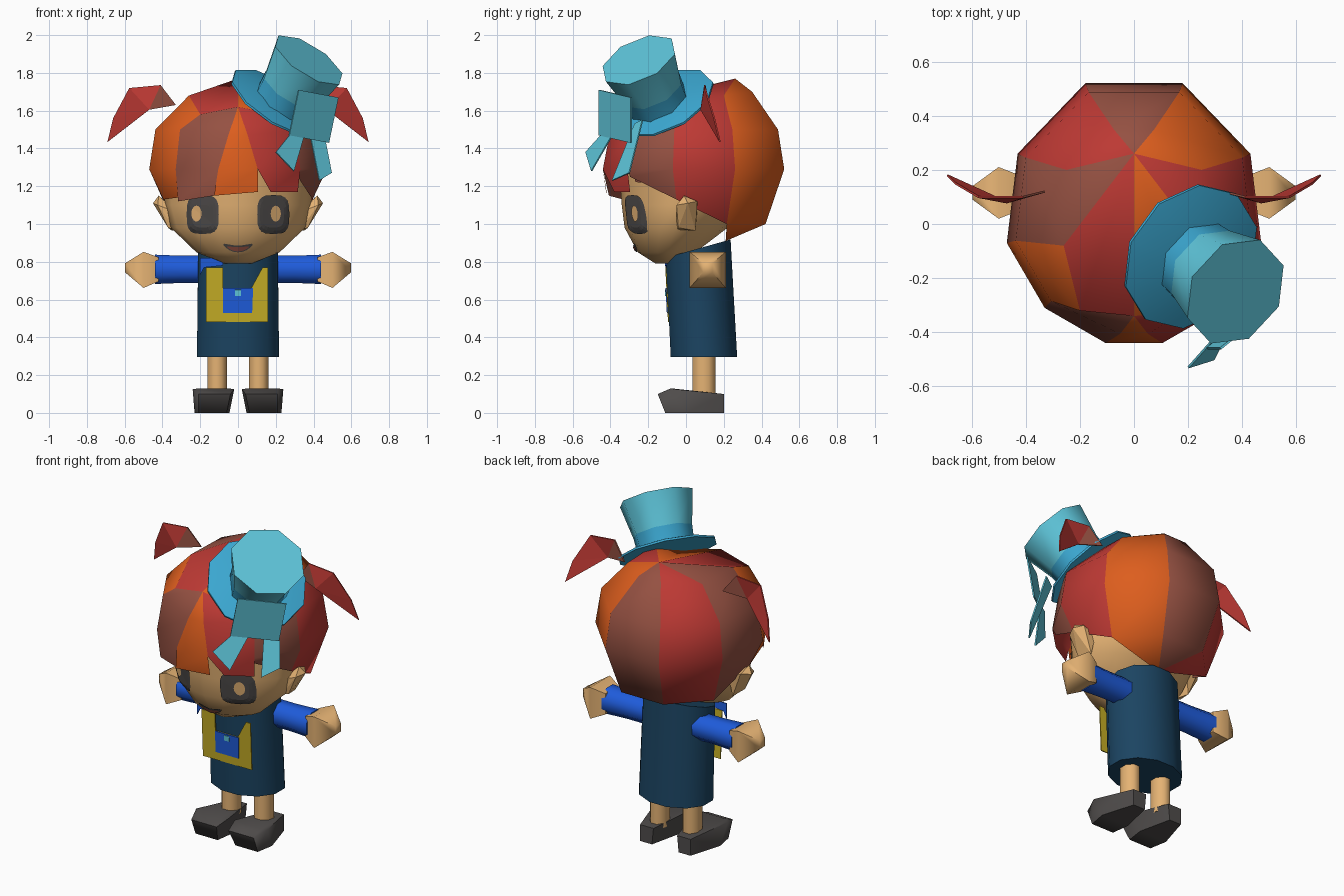
import bpy, bmesh, math
from mathutils import Vector
from mathutils.bvhtree import BVHTree

if "Cube" in bpy.data.objects:
    bpy.data.objects.remove(bpy.data.objects["Cube"])


def material(name, r, g, b):
    m = bpy.data.materials.new(name)
    m.diffuse_color = [(c / 255) ** 2.2 for c in (r, g, b)] + [1]
    m.use_nodes = True
    m.node_tree.nodes["Principled BSDF"].inputs["Base Color"].default_value = m.diffuse_color
    return m


RED = material("hair red", 188, 60, 55)
ORANGE = material("hair orange", 220, 94, 35)
BROWN = material("hair brown", 148, 82, 68)
SKIN = material("skin", 228, 177, 115)
YELLOW = material("mustard", 196, 172, 42)
CYAN = material("light cyan", 95, 197, 218)
TEAL = material("brim blue", 62, 167, 209)
NAVY = material("navy", 33, 70, 98)
BLUE = material("bright blue", 36, 92, 218)
CHARCOAL = material("charcoal", 80, 77, 76)


def build(name, verts, faces, mats, idx=None, smooth=0, solid=0, hull=False):
    bm = bmesh.new()
    vs = [bm.verts.new(v) for v in verts]
    if hull:
        bmesh.ops.convex_hull(bm, input=vs)
        loose = [v for v in bm.verts if not v.link_faces]
        bmesh.ops.delete(bm, geom=loose, context='VERTS')
    for i, f in enumerate(faces):
        face = bm.faces.new([vs[k] for k in f])
        face.material_index = idx[i] if idx else 0
    bmesh.ops.remove_doubles(bm, verts=bm.verts[:], dist=0.0005)
    bmesh.ops.recalc_face_normals(bm, faces=bm.faces[:])
    me = bpy.data.meshes.new(name)
    bm.to_mesh(me)
    bm.free()
    ob = bpy.data.objects.new(name, me)
    bpy.context.collection.objects.link(ob)
    for m in mats:
        me.materials.append(m)
    if solid:
        mod = ob.modifiers.new("thickness", 'SOLIDIFY')
        mod.thickness = solid
        mod.offset = 0
    if smooth:
        bpy.ops.object.select_all(action='DESELECT')
        ob.select_set(True)
        bpy.context.view_layer.objects.active = ob
        bpy.ops.object.shade_smooth_by_angle(angle=math.radians(smooth))
    return ob


def loft(name, rings, mats, ring_mat=None, smooth=0):
    n = len(rings[0])
    verts = [p for r in rings for p in r]
    faces, idx = [], []
    for k in range(len(rings) - 1):
        for i in range(n):
            j = (i + 1) % n
            faces.append((k * n + i, k * n + j, k * n + n + j, k * n + n + i))
            idx.append(ring_mat[k] if ring_mat else 0)
    faces += [tuple(range(n)), tuple(range(len(verts) - n, len(verts)))]
    idx += [idx[0], idx[-1]]
    build(name, verts, faces, mats, idx, smooth)
    return verts, faces


def power(v, p):
    return math.copysign(abs(v) ** p, v)


def ring(center, rx, ry, n, axis=(0, 0, 1), turn=0.5, p=1.0):
    """Polygon with n sides around an axis."""
    q = Vector((0, 0, 1)).rotation_difference(Vector(axis).normalized())
    return [Vector(center) + q @ Vector((rx * power(math.cos(a), p), ry * power(math.sin(a), p), 0))
            for a in ((i + turn) * math.tau / n for i in range(n))]


def plate(name, pts, mat, solid=0.006):
    build(name, pts, [tuple(range(len(pts)))], [mat], solid=solid)


# Dress, leaning back slightly towards the hem
dress = [ring((0, 0.095, 0.295), 0.225, 0.182, 12), ring((0, 0.065, 0.87), 0.218, 0.177, 12)]
for v in dress[1]:
    v.z += 0.28 * (v.y - 0.065)
loft("dress", dress, [NAVY], smooth=50)

# Apron bib, pocket, button and shoulder strap flush with the dress front
bib = [(-.17, .77), (-.17, .48), (.16, .48), (.16, .77), (.13, .77), (.07, .66), (-.08, .66), (-.08, .77)]


def on_front(pts, off):
    return [(x, -0.0835 - 0.049 * (z - 0.3) - off, z) for x, z in pts]


plate("apron", on_front(bib, 0), YELLOW)
plate("pocket", on_front([(-.08, .53), (.075, .53), (.08, .66), (-.08, .66)], 0.004), BLUE)
plate("button", on_front([(-.016, .62), (.016, .62), (.016, .652), (-.016, .652)], 0.008), CYAN)
plate("shoulder_strap", on_front([(-.2, .73), (-.18, .77), (-.08, .78), (-.08, .82), (-.2, .82)], 0), BLUE)

# Limbs, shoes and ears on both sides
for s, side in ((1, "right"), (-1, "left")):
    loft(side + "_leg", [ring((s * .11, .095, z), .055, .065, 8) for z in (.08, .36)], [SKIN], smooth=50)
    shoe = [(.09, .2, 0), (.17, .2, 0), (.08, .2, .1), (.17, .2, .1), (.045, .0, 0), (.23, .0, 0),
            (.02, -.06, .125), (.24, -.06, .125), (.04, -.15, .1), (.21, -.15, .1),
            (.06, -.11, 0), (.21, -.11, 0), (.05, -.08, .13), (.21, -.08, .13)]
    build(side + "_shoe", [(s * x, y, z) for x, y, z in shoe], [], [CHARCOAL], hull=True, smooth=70)
    sleeve = [ring((s * x, .11, .76), r, r, 8, (s, 0, 0)) for x, r in ((.16, .078), (.3, .078), (.44, .084))]
    loft(side + "_sleeve", sleeve, [BLUE], smooth=60)
    hand = [ring((s * x, .115, z), r, r, 4, (s, 0, 0))
            for x, z, r in ((.42, .76, .09), (.5, .757, .135), (.597, .768, .035))]
    loft(side + "_hand", hand, [SKIN], smooth=65)
    ear = [(.32, -.05, 1.06), (.33, -.05, .97), (.35, .05, .965), (.41, .06, 1.12), (.42, -.01, 1.15),
           (.45, .01, 1.11), (.33, .06, 1.08), (.425, -.05, 1.1), (.37, -.04, .98)]
    build(side + "_ear", [(s * x, y, z) for x, y, z in ear], [], [SKIN], hull=True)

# Head: (height, half width, front, back)
head = [(.79, .07, -.16, -.04), (.85, .22, -.255, .05), (.98, .355, -.325, .22),
        (1.1, .388, -.34, .3), (1.35, .40, -.36, .35)]
hv, hf = loft("head", [ring((0, (a + b) / 2, z), w, (b - a) / 2, 16, turn=0, p=1.2) for z, w, a, b in head],
              [SKIN], smooth=60)
tree = BVHTree.FromPolygons(hv, hf)


def decal(name, cx, cz, rx, rz, mat, off, p=1.0, bend=0.0):
    """Rounded patch laid over the face."""
    n, rows = 20, 6
    verts = []
    for k in range(rows + 1):
        for i in range(n):
            a = i * math.tau / n
            x = cx + (k + .01) / rows * rx * power(math.cos(a), p)
            z = cz + (k + .01) / rows * rz * power(math.sin(a), p) + bend * (x - cx) ** 2
            verts.append((x, tree.ray_cast(Vector((x, -2, z)), Vector((0, 1, 0)))[0].y - off, z))
    faces = [(k * n + i, k * n + (i + 1) % n, k * n + n + (i + 1) % n, k * n + n + i)
             for k in range(rows) for i in range(n)] + [tuple(range(n))]
    build(name, verts, faces, [mat])


for s, side in ((1, "right"), (-1, "left")):
    decal(side + "_eye", s * .187, 1.05, .085, .103, CHARCOAL, .007, 0.6)
    decal(side + "_eye_glint", .2 if s > 0 else -.22, 1.055, .027, .042, SKIN, .012)
    decal(side + "_brow", s * .255, 1.23, .04, .010, BROWN, .007)
decal("mouth", 0, .868, .078, .018, CHARCOAL, .007, 1, 4)
decal("mouth_inside", 0, .866, .058, .011, BROWN, .012, 1, 4)

# Hair: outline from back to front on one side, then mirrored
half = [(.18, .52), (.43, .26), (.47, -.07), (.33, -.31), (.11, -.44)]
outline = half + [(-x, y) for x, y in reversed(half)]
# Upper ring where the panels gather under the crown
upper = [(.075, .35, 1.70), (.25, .2, 1.68), (.26, -.08, 1.68), (.2, -.32, 1.58), (0, -.34, 1.62)]
upper += [(-x, y, z) for x, y, z in reversed(upper)]


def hair_point(i, t, scale, z, pinch=1.0):
    (ax, ay), (bx, by) = outline[i % 10], outline[(i + 1) % 10]
    x, y = ax + (bx - ax) * t, ay + (by - ay) * t
    y = .05 + (y - .05) * scale
    return (x * scale * pinch, y, z)


def side_points(i):
    front = i % 10 in (4, 5)
    return [upper[i % 10], hair_point(i, 0, .93, 1.47 if front else 1.5, .5 if front else 1),
            hair_point(i, 0, 1, 1.29, .95 if front else 1)]


panels = [ORANGE, RED, BROWN, RED, ORANGE, BROWN, ORANGE, BROWN, RED, BROWN]
hair_mats = [RED, ORANGE, BROWN]
# Fringe ends: position, height and inset at both corners of a panel
fringe = {2: (0, 1.13, .84, 1, 1.25, .96), 3: (0, 1.17, .96, .68, 1.17, .96), 4: (0, 1.17, .96, 1.1, 1.15, .96),
          5: (.1, 1.15, .96, 1, 1.12, .96), 6: (0, 1.14, .96, 1, 1.13, .84)}
verts, faces, idx = [], [], []


def add(color, *pts):
    faces.append(tuple(range(len(verts), len(verts) + len(pts))))
    verts.extend(pts)
    idx.append(hair_mats.index(color))


crown_tip, nape = (0, .26, 1.77), (0, .21, .91)
for i, color in enumerate(panels):
    a, b = side_points(i), side_points(i + 1)
    if i != 4:
        add({2: ORANGE, 3: ORANGE, 5: RED, 6: RED}.get(i, color), crown_tip, a[0], b[0])
        add(color, a[0], a[1], b[1], b[0])
    else:
        add(color, a[0], a[1], b[1])
    add(color, a[1], a[2], b[2], b[1])
    if i in fringe:
        ta, za, sa, tb, zb, sb = fringe[i]
        low = hair_point(i, ta, sa, za), hair_point(i, tb, sb, zb)
    else:
        low = [hair_point(i, t, .84, 1.13) if (i + t) in (2, 7) else hair_point(i, t, .79, 1.0) for t in (0, 1)]
    add(color, a[2], low[0], low[1], b[2])
    if i in (0, 8, 9):
        add(color, low[0], nape, low[1])
build("hair", verts, faces, hair_mats, idx, smooth=60)

# Pigtails
tail = [(.69, .18, 1.435), (.66, .15, 1.56), (.575, .1, 1.72), (.41, .1, 1.735), (.33, .12, 1.63), (.47, .08, 1.605)]
for s, side in ((1, "right"), (-1, "left")):
    build(side + "_pigtail", [(s * x, y, z) for x, y, z in tail],
          [(0, 1, 5), (1, 2, 5), (2, 3, 5), (3, 4, 5)], [RED, BROWN], [0, 0, 0, 1], solid=.008)

# Tilted top hat
axis = Vector((.51, -.37, .78)).normalized()
base = Vector((.212, -.122, 1.645))
loft("hat_brim", [ring(base + axis * h, r, r, 10, axis) for h, r in ((-.012, .286), (0, .286), (.03, .15))],
     [TEAL], smooth=40)
foot, top = Vector((.23, -.14, 1.63)), Vector((.375, -.25, 1.868))
crown = [ring(foot.lerp(top, t), r, r, 8, axis) for t, r in ((0, .165), (.35, .172), (1, .214))]
loft("hat_crown", crown, [CYAN, TEAL], [1, 0], smooth=50)

# Bow and ribbon ends on the hat
plate("hat_bow", [(.32, -.46, 1.71), (.53, -.29, 1.67), (.48, -.29, 1.43), (.27, -.46, 1.47)], CYAN, .008)
plate("ribbon_end_left", [(.28, -.44, 1.48), (.35, -.39, 1.47), (.295, -.50, 1.28), (.2, -.53, 1.38)], CYAN, .008)
plate("ribbon_end_right", [(.37, -.27, 1.53), (.44, -.23, 1.55), (.495, -.30, 1.27), (.43, -.39, 1.23)], CYAN, .008)
